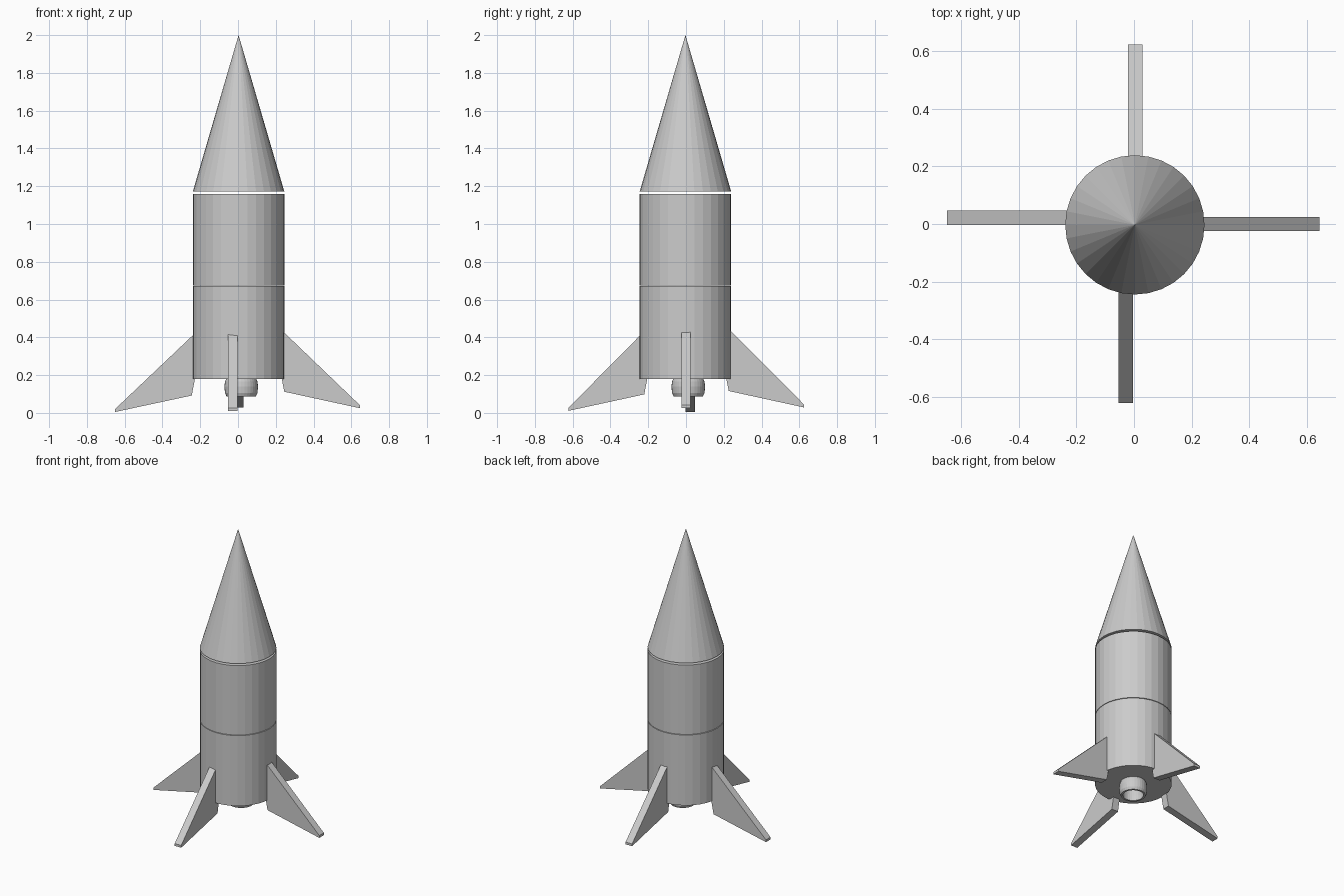
import bpy, math
from mathutils import Matrix, Vector

if "Cube" in bpy.data.objects:
    bpy.data.objects.remove(bpy.data.objects["Cube"])

SIDES = 32
CENTRE = (0.003, -0.003)

grey = bpy.data.materials.new("light_grey")
grey.diffuse_color = (0.6, 0.6, 0.6, 1)
grey.use_nodes = True
grey.node_tree.nodes["Principled BSDF"].inputs["Base Color"].default_value = grey.diffuse_color


def add_mesh(name, verts, faces):
    mesh = bpy.data.meshes.new(name)
    mesh.from_pydata(verts, [], faces)
    mesh.materials.append(grey)
    obj = bpy.data.objects.new(name, mesh)
    bpy.context.collection.objects.link(obj)
    return obj


def lathe(name, profile, centre=CENTRE):
    """Flat-faced solid turned from (radius, z) points, bottom to top on the outside."""
    verts, rings, faces = [], [], []
    for r, z in profile:
        count = 1 if r == 0 else SIDES
        rings.append(list(range(len(verts), len(verts) + count)))
        for i in range(count):
            a = 2 * math.pi * i / SIDES
            verts.append((centre[0] + r * math.cos(a), centre[1] + r * math.sin(a), z))
    for low, high in zip(rings, rings[1:]):
        for i in range(SIDES):
            j = (i + 1) % SIDES
            if len(low) == 1:
                faces.append((low[0], high[j], high[i]))
            elif len(high) == 1:
                faces.append((low[i], low[j], high[0]))
            else:
                faces.append((low[i], low[j], high[j], high[i]))
    # close flat ends
    if len(rings[0]) > 1:
        faces.append(tuple(reversed(rings[0])))
    if len(rings[-1]) > 1:
        faces.append(tuple(rings[-1]))
    return add_mesh(name, verts, faces)


def fin(name, angle, side, drop, inner, tip):
    """Swept plate; side is the offset of its middle, drop is the height of its lowest corner."""
    profile = [(inner, drop + 0.087), (tip, drop), (tip, drop + 0.016),
               (0.2, drop + 0.443), (inner - 0.06, drop + 0.40)]
    n = len(profile)
    turn = Matrix.Rotation(math.radians(angle), 3, 'Z')
    verts = [turn @ Vector((r, side + t, z)) for t in (-0.025, 0.025) for r, z in profile]
    faces = [tuple(range(n)), tuple(reversed(range(n, 2 * n)))]
    faces += [(i, i + n, (i + 1) % n + n, (i + 1) % n) for i in range(n)]
    return add_mesh(name, verts, faces)


# Two body sections and a nose cone, with thin gaps between
lathe("lower_body", [(0.242, 0.18), (0.242, 0.671)])
lathe("upper_body", [(0.242, 0.675), (0.242, 1.159)])
lathe("nose_cone", [(0.242, 1.173), (0, 2.0)])

# Hollow bulging engine nozzle
lathe("nozzle", [(0, 0.165), (0.06, 0.165), (0.066, 0.12), (0.065, 0.088),
                 (0.078, 0.088), (0.086, 0.105), (0.089, 0.14),
                 (0.086, 0.165), (0.078, 0.185)], (0.017, 0.012))

# Four swept fins, each set slightly off the centre line
fin("right_fin", 0, 0.0, 0.025, 0.245, 0.645)
fin("back_fin", 90, -0.004, 0.029, 0.226, 0.624)
fin("left_fin", 180, -0.022, 0.005, 0.245, 0.65)
fin("front_fin", 270, -0.028, 0.011, 0.221, 0.622)
